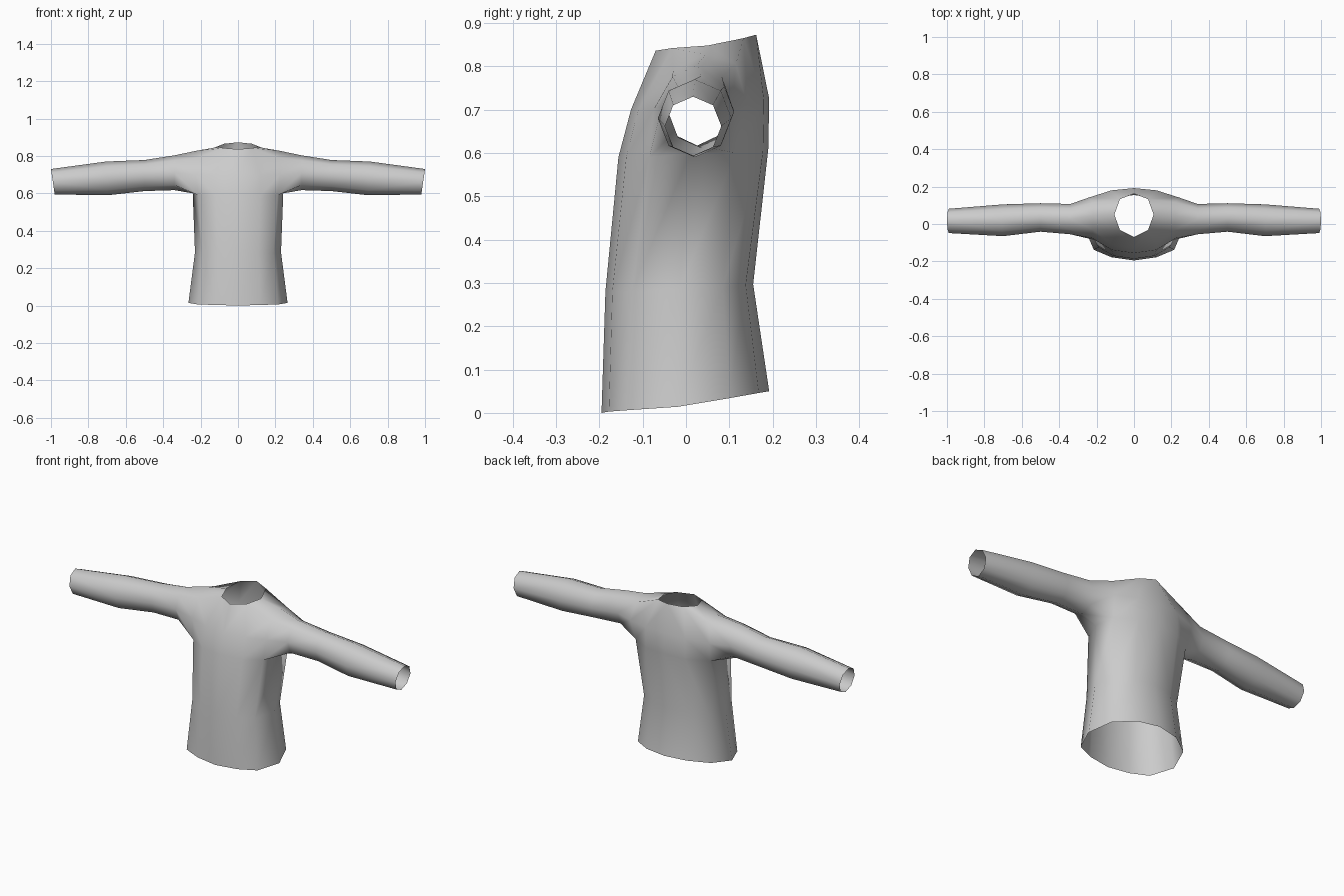
import bpy, bmesh
from math import sin, cos, pi, radians

if "Cube" in bpy.data.objects:
    bpy.data.objects.remove(bpy.data.objects["Cube"])

bm = bmesh.new()


def row(points):
    return [bm.verts.new(p) for p in points]


def bridge(a, b, closed=False):
    n = len(a)
    for i in range(n if closed else n - 1):
        j = (i + 1) % n
        bm.faces.new((a[i], a[j], b[j], b[i]))


# Torso: half rings from front centre round to back centre
hem = row([(0, -.195, 0), (.12, -.178, .003), (.215, -.138, .006), (.265, -.02, .014),
           (.222, .1, .034), (.12, .168, .046), (0, .192, .05)])
waist = row([(0, -.186, .28), (.11, -.17, .28), (.19, -.125, .28), (.23, -.015, .285),
             (.195, .085, .29), (.11, .138, .295), (0, .155, .297)])
chest = row([(0, -.156, .59), (.12, -.138, .59), (.212, -.085, .59), (.242, .01, .6),
             (.225, .115, .6), (.12, .178, .605), (0, .19, .61)])
bridge(hem, waist)
bridge(waist, chest)

# Upper chest and upper back panels
front = row([(0, -.127, .70), (.12, -.11, .70), (.225, -.075, .70)])
back = row([(.24, .142, .71), (.12, .18, .72), (0, .192, .725)])
bridge(chest[:3], front)
bridge(chest[4:], back)

# Neck opening and shoulder yoke
neck = row([(0, -.07, .836), (.075, -.032, .842), (.105, .05, .848),
            (.075, .133, .865), (0, .162, .873)])
shoulder = row([(.22, -.03, .79), (.22, .045, .828), (.22, .115, .805)])
bridge([front[0], front[1], front[2]], [neck[0], neck[1], shoulder[0]])
bridge(neck[1:4], shoulder)
bridge([back[0], back[1], back[2]], [shoulder[2], neck[3], neck[4]])

# Sleeve: octagonal rings (x, centre y, centre z, radius y, radius z, lean)
loop = [chest[3], chest[2], front[2], *shoulder, back[0], chest[4]]
for x, cy, cz, ry, rz, lean in [(.34, .026, .710, .081, .093, 0),
                                (.50, .035, .695, .076, .083, 0),
                                (.70, .020, .680, .085, .090, .005),
                                (.99, .0165, .662, .065, .068, .01)]:
    ring = row([(x - lean * cos(a), cy - ry * sin(a), cz - rz * cos(a))
                for a in (i * pi / 4 for i in range(8))])
    bridge(loop, ring, closed=True)
    loop = ring

bmesh.ops.recalc_face_normals(bm, faces=bm.faces)
if chest[0].link_faces[0].normal.y > 0:
    bmesh.ops.reverse_faces(bm, faces=bm.faces)

mesh = bpy.data.meshes.new("shirt")
bm.to_mesh(mesh)
bm.free()
shirt = bpy.data.objects.new("shirt", mesh)
bpy.context.collection.objects.link(shirt)
bpy.context.view_layer.objects.active = shirt
shirt.select_set(True)
bpy.ops.object.shade_smooth_by_angle(angle=radians(70))

# Mirror the half shirt across the centre line
mirror = shirt.modifiers.new("mirror", 'MIRROR')
mirror.use_axis[0] = True
mirror.merge_threshold = .001
